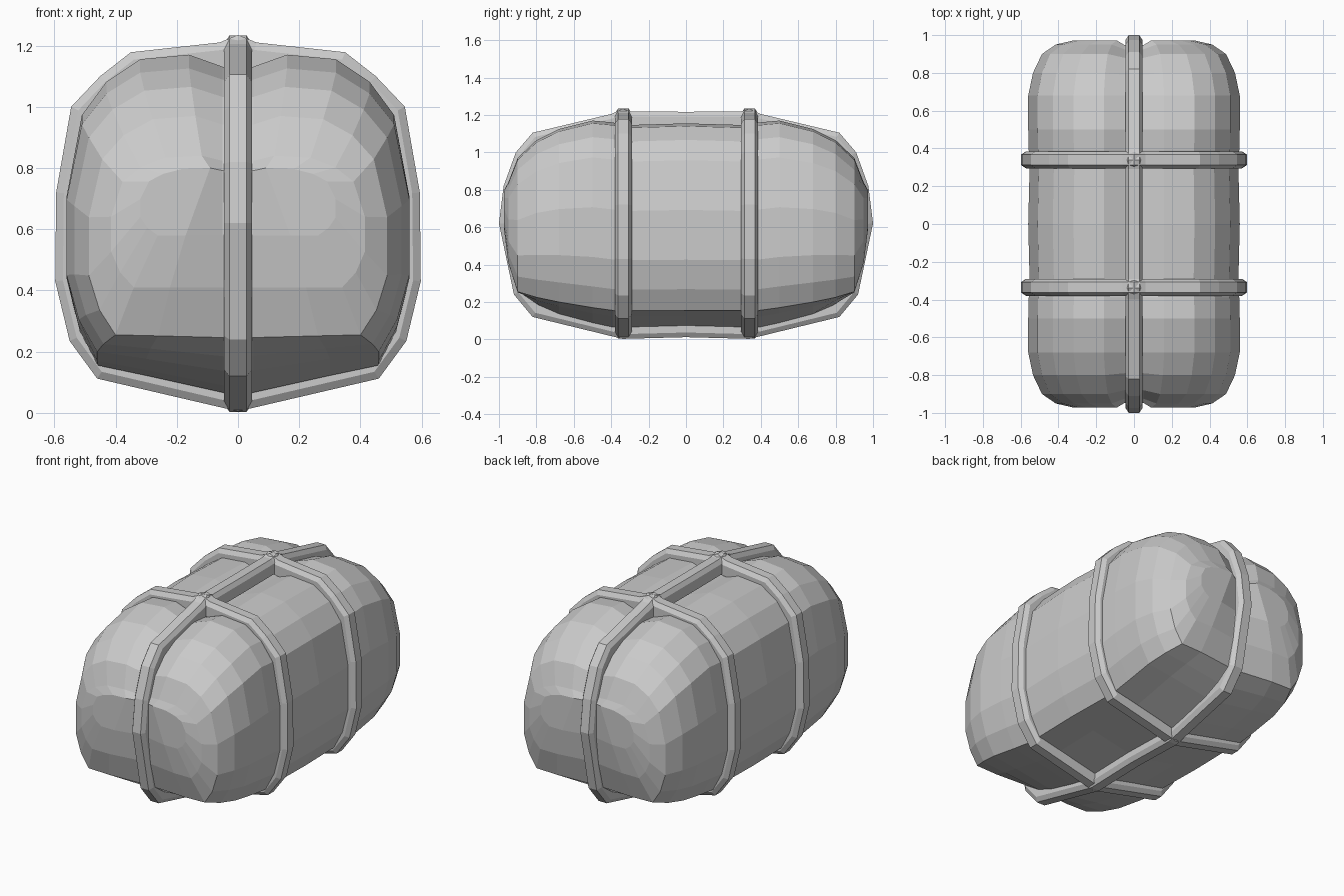
import bpy
import bmesh
from mathutils import Vector

if "Cube" in bpy.data.objects:
    bpy.data.objects.remove(bpy.data.objects["Cube"])


def make(name, verts, faces):
    me = bpy.data.meshes.new(name)
    me.from_pydata(verts, [], faces)
    bm = bmesh.new()
    bm.from_mesh(me)
    bmesh.ops.recalc_face_normals(bm, faces=bm.faces)
    bm.to_mesh(me)
    bm.free()
    ob = bpy.data.objects.new(name, me)
    bpy.context.collection.objects.link(ob)
    return ob


def mirrored(half):
    # half contour from bottom centre to top centre -> closed loop
    return half + [(-a, b) for a, b in half[-2:0:-1]]


# Padded body: cross-section lofted along y, creased under the straps
half = [(0, .05), (.05, .062), (.30, .12), (.46, .155), (.52, .27), (.56, .43),
        (.56, .70), (.51, .97), (.43, 1.08), (.32, 1.155), (.16, 1.17),
        (.05, 1.13), (0, 1.12)]
section = mirrored(half)
# y, width scale, bottom corner z, bottom keel drop, top z, groove depth at x = 0
stations = [(0, 1, .155, .09, 1.155, 0), (.34, .985, .155, .1, 1.145, 0),
            (.39, .995, .155, .1, 1.16, 0), (.50, 1, .17, .09, 1.17, 0),
            (.68, 1, .20, .07, 1.125, 0), (.80, .955, .225, .045, 1.065, .01),
            (.90, .87, .255, .01, .97, .02), (.95, .74, .41, 0, .84, .025),
            (.972, .57, .58, 0, .80, .025)]
full = [(-s[0],) + s[1:] for s in stations[:0:-1]] + stations
n, m = len(section), len(half)
verts, faces = [], []
for y, s, corner, drop, top, groove in full:
    for x, z in section:
        mid = abs(x) < .1
        yy = y - (groove if y > 0 else -groove) * mid
        if z <= .155:
            zz = corner - drop * (.155 - z) / .105
        else:
            zz = corner + (z - .155) / 1.015 * (top - corner)
        verts.append((x if mid else x * s, yy, zz))
for k in range(len(full) - 1):
    for i in range(n):
        j = (i + 1) % n
        faces.append((k * n + i, k * n + j, (k + 1) * n + j, (k + 1) * n + i))
for base in (0, (len(full) - 1) * n):
    # cap each half with rows of quads between lower and upper contour
    for side in (list(range(m)), [0] + list(range(n - 1, m - 2, -1))):
        for i in range(m // 2):
            q = [side[i], side[i + 1], side[m - 2 - i], side[m - 1 - i]]
            q = list(dict.fromkeys(q))
            if len(q) > 2:
                faces.append([base + v for v in q])
make("padded_body", verts, faces)


# Straps: bevelled band swept round a closed contour
band = [(-.09, -.045), (-.025, -.045), (0, -.028), (0, .028), (-.025, .045), (-.09, .045)]


def strap(name, half, place):
    loop = [Vector(p) for p in mirrored(half)]
    n, c = len(loop), len(band)
    verts, faces = [], []
    for i, p in enumerate(loop):
        d1 = (p - loop[i - 1]).normalized()
        d2 = (loop[(i + 1) % n] - p).normalized()
        d = (d1 + d2).normalized()
        out = Vector((d.y, -d.x)) / max(d.dot(d1), .6)
        for depth, w in band:
            q = p + out * depth
            verts.append(place(q.x, q.y, w))
    for i in range(n):
        for k in range(c):
            a, b = i * c, ((i + 1) % n) * c
            l = (k + 1) % c
            faces.append((a + k, a + l, b + l, b + k))
    make(name, verts, faces)


cross = [(0, .005), (.46, .112), (.55, .235), (.597, .43), (.594, .72), (.545, 1.0),
         (.45, 1.10), (.35, 1.178), (.06, 1.21), (0, 1.235)]
for label, y in (("front", -.335), ("back", .34)):
    strap(label + "_cross_strap", cross, lambda a, z, w, y=y: (a, y + w, z))

# Lengthwise strap over the middle and round both ends
lengthwise = [(0, .012), (.34, .003), (.82, .12), (.92, .24), (1.0, .62), (.975, .82),
              (.91, 1.0), (.82, 1.105), (.40, 1.205), (.34, 1.233), (.29, 1.218), (0, 1.217)]
strap("lengthwise_strap", lengthwise, lambda a, z, w: (w, a, z))
